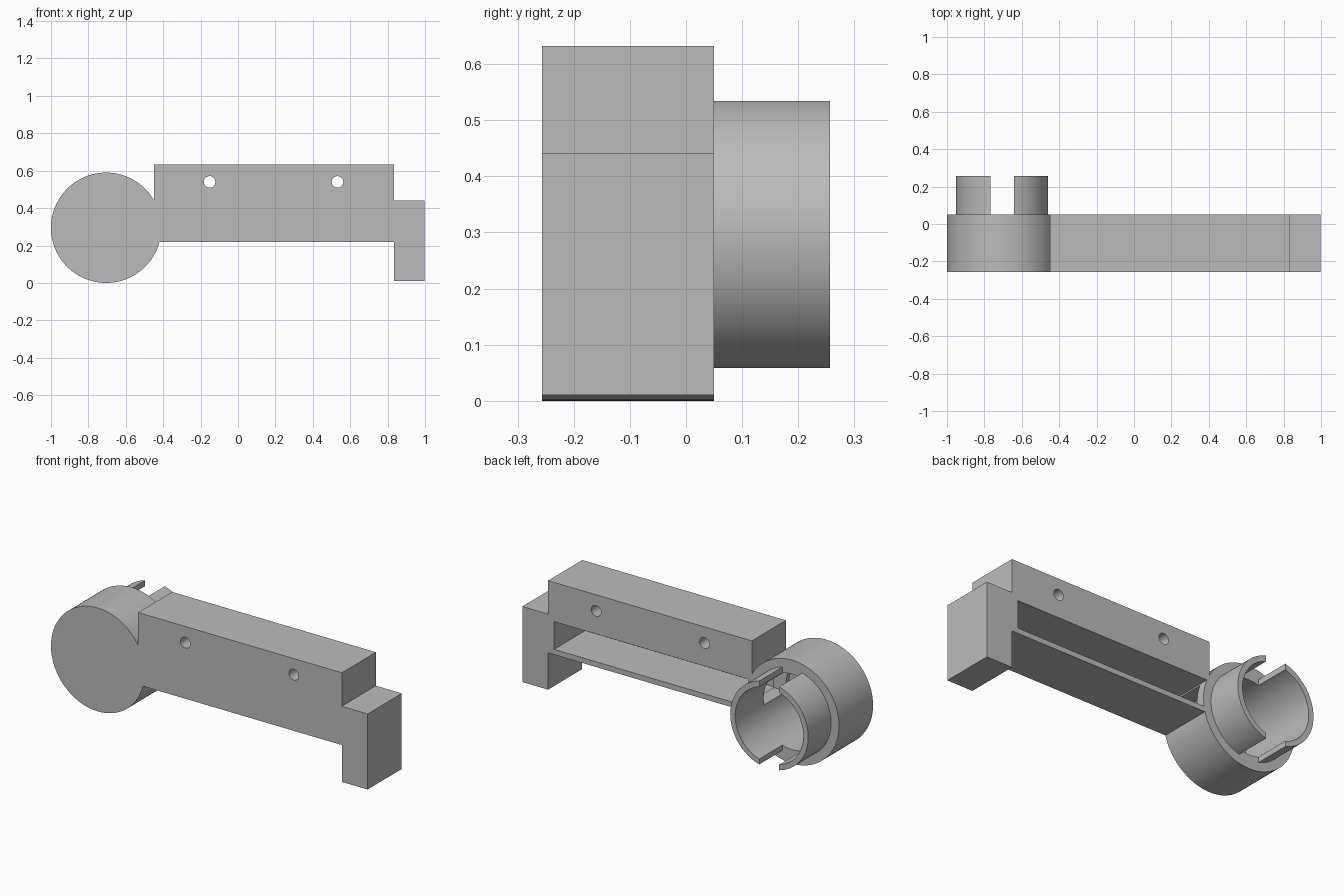
import bpy
from math import radians

if "Cube" in bpy.data.objects:
    bpy.data.objects.remove(bpy.data.objects["Cube"], do_unlink=True)

grey = bpy.data.materials.new("mid grey")
grey.use_nodes = True
grey.diffuse_color = (0.5, 0.5, 0.5, 1)
grey.node_tree.nodes["Principled BSDF"].inputs["Base Color"].default_value = (0.5, 0.5, 0.5, 1)

FRONT, BACK, RING_END = -0.257, 0.05, 0.257
CX, CZ = -0.705, 0.295


def box(name, x, y, z):
    """Box from three (low, high) ranges."""
    bpy.ops.mesh.primitive_cube_add(size=1, location=[sum(r) / 2 for r in (x, y, z)])
    ob = bpy.context.object
    ob.name = name
    ob.scale = [r[1] - r[0] for r in (x, y, z)]
    bpy.ops.object.transform_apply(location=True, rotation=True, scale=True)
    ob.data.materials.append(grey)
    return ob


def tube(name, x, z, radius, y, sides=96):
    """Cylinder lying along y."""
    bpy.ops.mesh.primitive_cylinder_add(vertices=sides, radius=radius, depth=y[1] - y[0],
                                        location=(x, sum(y) / 2, z), rotation=(radians(90), 0, 0))
    ob = bpy.context.object
    ob.name = name
    bpy.ops.object.transform_apply(location=True, rotation=True, scale=True)
    ob.data.materials.append(grey)
    return ob


def combine(target, others, operation):
    for other in others:
        mod = target.modifiers.new(operation.title(), "BOOLEAN")
        mod.operation, mod.solver, mod.object = operation, "EXACT", other
        bpy.ops.object.select_all(action="DESELECT")
        target.select_set(True)
        bpy.context.view_layer.objects.active = target
        bpy.ops.object.modifier_apply(modifier=mod.name)
        bpy.data.objects.remove(other, do_unlink=True)


# Long bar with a pocket open at the back and two through holes
body = box("handle_body", (-0.45, 0.835), (FRONT, BACK), (0.22, 0.632))
combine(body, [box("pocket", (-0.6, 0.797), (FRONT + 0.03, BACK + 0.1), (0.25, 0.408))]
        + [tube("hole", x, 0.54, 0.031, (-0.4, 0.2), 32) for x in (-0.152, 0.532)], "DIFFERENCE")

# Foot block at the far end, round cup at the other
combine(body, [box("end_block", (0.835, 0.998), (FRONT, BACK), (0.01, 0.441)),
               tube("cup", CX, CZ, 0.295, (FRONT, BACK))], "UNION")

# Hollow of the cup and the passage from it into the pocket
combine(body, [tube("cup_hollow", CX, CZ, 0.215, (FRONT + 0.03, BACK + 0.1)),
               box("passage", (-0.55, -0.38), (-0.2, 0.0), (0.26, 0.395))], "DIFFERENCE")

# Thin collar split by a slot at top and bottom
collar = tube("split_collar", CX, CZ + 0.001, 0.246, (BACK - 0.01, RING_END))
combine(collar, [tube("bore", CX, CZ, 0.215, (-0.1, 0.4)),
                 box("slot", (CX - 0.0625, CX + 0.0625), (BACK, 0.4), (-0.1, 0.7))], "DIFFERENCE")

for ob in (body, collar):
    bpy.ops.object.select_all(action="DESELECT")
    ob.select_set(True)
    bpy.context.view_layer.objects.active = ob
    bpy.ops.object.shade_smooth_by_angle(angle=radians(30))
